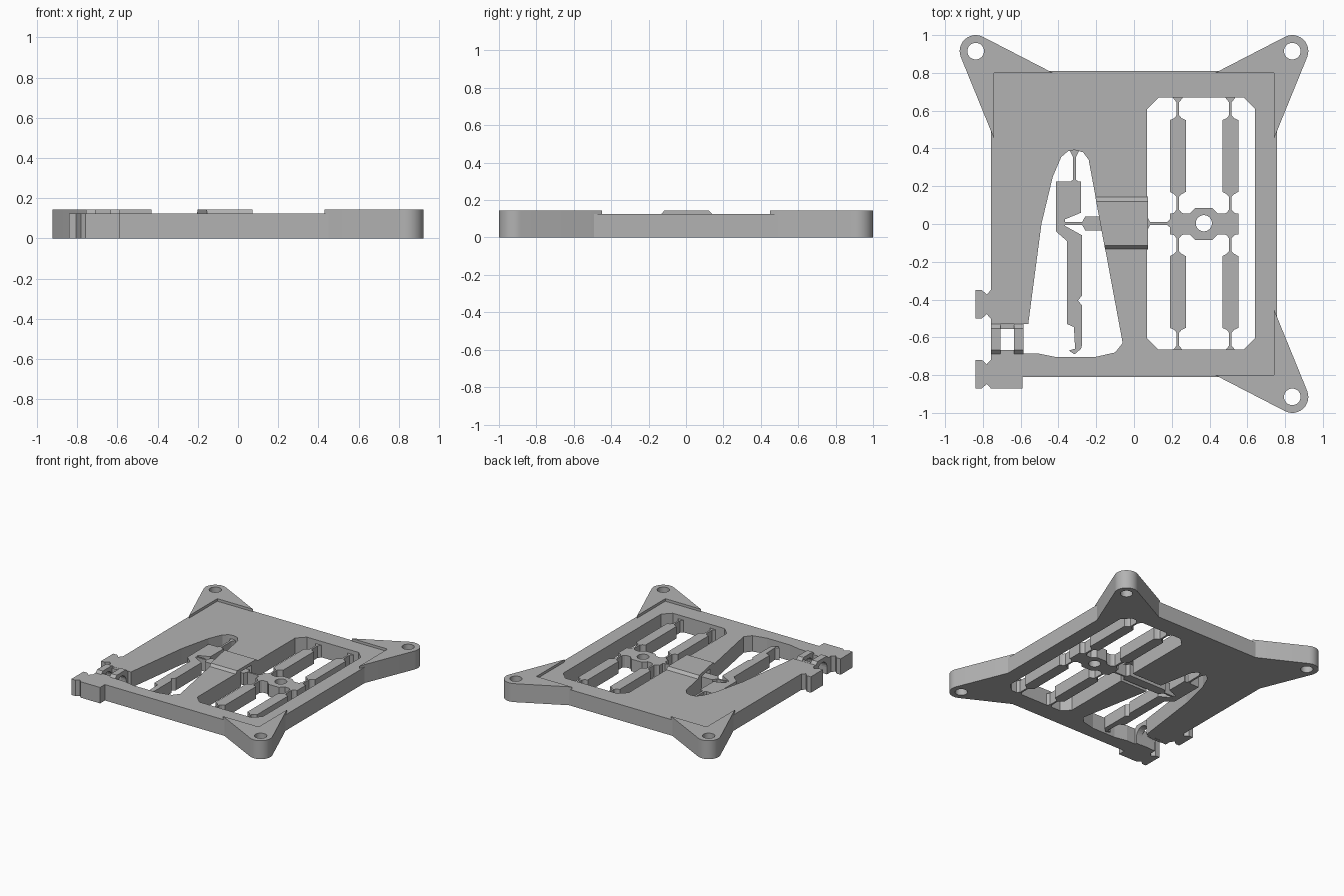
import bpy, bmesh
from math import sin, cos, radians
from mathutils import Vector

cube = bpy.data.objects.get("Cube")
if cube:
    bpy.data.objects.remove(cube)

GREY = bpy.data.materials.new("plain grey")
GREY.use_nodes = True
GREY.diffuse_color = (0.45, 0.45, 0.45, 1)
GREY.node_tree.nodes["Principled BSDF"].inputs["Base Color"].default_value = GREY.diffuse_color

PLATE_TOP = 0.125
RAISED_TOP = 0.145
FLEX_TOP = 0.095


def arc(cx, cy, r, start, end, steps=12):
    angles = [radians(start + (end - start) * i / steps) for i in range(steps + 1)]
    return [(cx + r * cos(a), cy + r * sin(a)) for a in angles]


def circle(cx, cy, r):
    return arc(cx, cy, r, 0, 360, 32)[:-1]


def prism(name, loops, low, high, axis="z", smooth=False):
    """Extrude a closed outline (later loops are holes) from low to high."""
    curve = bpy.data.curves.new(name, "CURVE")
    curve.dimensions = "2D"
    curve.fill_mode = "BOTH"
    curve.extrude = (high - low) / 2
    for loop in loops:
        spline = curve.splines.new("POLY")
        spline.points.add(len(loop) - 1)
        for point, (u, v) in zip(spline.points, loop):
            point.co = (u, v, 0, 1)
        spline.use_cyclic_u = True
    temp = bpy.data.objects.new(name, curve)
    bpy.context.collection.objects.link(temp)
    bpy.context.view_layer.update()
    graph = bpy.context.evaluated_depsgraph_get()
    mesh = bpy.data.meshes.new_from_object(temp.evaluated_get(graph))
    bpy.data.objects.remove(temp)

    # weld the caps to the walls and move into place
    bm = bmesh.new()
    bm.from_mesh(mesh)
    bmesh.ops.remove_doubles(bm, verts=bm.verts, dist=0.0001)
    for vert in bm.verts:
        u, v, w = vert.co
        w += (low + high) / 2
        vert.co = Vector((w, u, v)) if axis == "x" else Vector((u, v, w))
    bmesh.ops.recalc_face_normals(bm, faces=bm.faces)
    bm.to_mesh(mesh)
    bm.free()
    mesh.materials.clear()
    mesh.materials.append(GREY)
    mesh.shade_flat()
    obj = bpy.data.objects.new(name, mesh)
    bpy.context.collection.objects.link(obj)
    if smooth:
        bpy.ops.object.select_all(action="DESELECT")
        obj.select_set(True)
        bpy.context.view_layer.objects.active = obj
        bpy.ops.object.shade_smooth_by_angle(angle=radians(30))
    return obj


def box(name, x0, x1, y0, y1, low, high):
    return prism(name, [[(x0, y0), (x1, y0), (x1, y1), (x0, y1)]], low, high)


def strip(center, profile, along="y"):
    """Symmetric outline from (distance, half width) pairs."""
    side = [(center + w, t) for t, w in profile]
    side += [(center - w, t) for t, w in reversed(profile)]
    return [(b, a) for a, b in side] if along == "x" else side


# Base plate: outline wraps around the tapered left opening and its side gap
outline = [(-0.757, 0.81), (-0.757, -0.53), (-0.56, -0.53), (-0.49, 0), (-0.43, 0.25),
           (-0.385, 0.355), (-0.35, 0.385), (-0.315, 0.392), (-0.27, 0.38), (-0.24, 0.34),
           (-0.06, -0.63), (-0.1, -0.68), (-0.21, -0.705), (-0.41, -0.705),
           (-0.51, -0.685), (-0.757, -0.685), (-0.757, -0.81), (0.757, -0.81), (0.757, 0.81)]
window = [(0.13, -0.665), (0.58, -0.665), (0.64, -0.605), (0.64, 0.61),
          (0.58, 0.67), (0.13, 0.67), (0.07, 0.61), (0.07, -0.605)]
plate = prism("base_plate", [outline, window], 0, PLATE_TOP)

# Channel through the middle web for the push rod
cutter = box("channel_cutter", -0.3, 0.1, -0.06, 0.07, -0.1, 0.118)
cutter.hide_render = True
mod = plate.modifiers.new("channel", "BOOLEAN")
mod.operation = "DIFFERENCE"
mod.solver = "EXACT"
mod.object = cutter
bpy.context.view_layer.objects.active = plate
bpy.ops.object.modifier_apply(modifier=mod.name)
bpy.data.objects.remove(cutter)

# Raised bridge above the channel, its left end following the slanted opening
bridge = prism("channel_bridge", [[(-0.135, 0.122), (0.145, 0.122), (0.12, RAISED_TOP),
                                   (-0.115, RAISED_TOP)]], -1, 0.073, axis="x")
for vert in bridge.data.vertices:
    if vert.co.x < 0:
        vert.co.x = -0.178 - 0.185 * vert.co.y

# Corner mounting lugs on three corners
for name, sx, sy in (("back_left", 1, 1), ("back_right", -1, 1), ("front_left", 1, -1)):
    lug = [(0.43, 0.8), (0.74, 0.8), (0.74, 0.45)] + arc(0.838, 0.915, 0.085, -22.5, 118)
    hole = circle(0.838, 0.915, 0.044)
    loops = [[(x * sx, y * sy) for x, y in loop] for loop in (lug, hole)]
    prism(name + "_lug", loops, 0, RAISED_TOP, smooth=True)

# Stage in the right window: cross bar with a drilled hub
half = [(0.19, 0.055), (0.295, 0.055), (0.325, 0.085), (0.415, 0.085),
        (0.445, 0.055), (0.552, 0.055)]
stage = half + [(x, -y) for x, y in reversed(half)]
prism("stage_hub", [stage, circle(0.37, 0.004, 0.043)], 0, FLEX_TOP, smooth=True)

# Four suspension arms with thin hinges at both ends
arm = [(0.05, 0.042), (0.06, 0.02), (0.075, 0.007), (0.145, 0.007), (0.158, 0.02),
       (0.17, 0.042), (0.55, 0.042), (0.56, 0.02), (0.575, 0.007), (0.645, 0.007),
       (0.66, 0.02), (0.675, 0.03)]
for x in (0.232, 0.51):
    for sign in (1, -1):
        prism("suspension_arm", [strip(x, [(t * sign, w) for t, w in arm])], 0, FLEX_TOP)

# Push rod from stage to lever, thin hinge at each end
rod = [(-0.38, 0.007), (-0.275, 0.007), (-0.258, 0.037), (0.07, 0.037), (0.085, 0.007),
       (0.175, 0.007), (0.195, 0.025)]
prism("push_rod", [strip(0.003, rod, "x")], 0, FLEX_TOP)

# Pointer lever and the hinge that hangs it from the plate
lever = [(-0.412, 0.225), (-0.412, -0.04), (-0.355, -0.09), (-0.355, -0.53), (-0.318, -0.545),
         (-0.312, -0.66), (-0.345, -0.67), (-0.315, -0.69), (-0.28, -0.66), (-0.275, -0.64),
         (-0.275, -0.43), (-0.298, -0.405), (-0.275, -0.38), (-0.275, -0.06),
         (-0.365, -0.01), (-0.365, 0.025), (-0.28, 0.06), (-0.28, 0.225)]
prism("pointer_lever", [lever], 0, FLEX_TOP)
hinge = [(0.22, 0.025), (0.235, 0.008), (0.355, 0.008), (0.38, 0.02), (0.4, 0.03)]
prism("lever_hinge", [strip(-0.315, hinge)], 0, FLEX_TOP)

# Notched side clips and the foot beside the lower one
for name, cy in (("upper_clip", -0.425), ("lower_clip", -0.795)):
    clip = [(-0.84, 0.075), (-0.805, 0.075), (-0.78, 0.052), (-0.758, 0.075), (-0.74, 0.075)]
    prism(name, [strip(cy, clip, "x")], 0, PLATE_TOP)
box("lower_foot", -0.757, -0.59, -0.87, -0.8, 0, PLATE_TOP)

# Pair of arched straps across the side gap, joined at both ends
strap = [(-0.67, 0), (-0.69, 0), (-0.69, 0.122), (-0.667, RAISED_TOP), (-0.553, RAISED_TOP),
         (-0.53, 0.122), (-0.53, 0), (-0.55, 0)] + arc(-0.61, 0.055, 0.06, 0, 180)
for x in (-0.757, -0.635):
    prism("gap_strap", [strap], x, x + 0.049, axis="x")
for y in (-0.69, -0.555):
    box("strap_crosspiece", -0.71, -0.63, y, y + 0.023, 0, PLATE_TOP)
